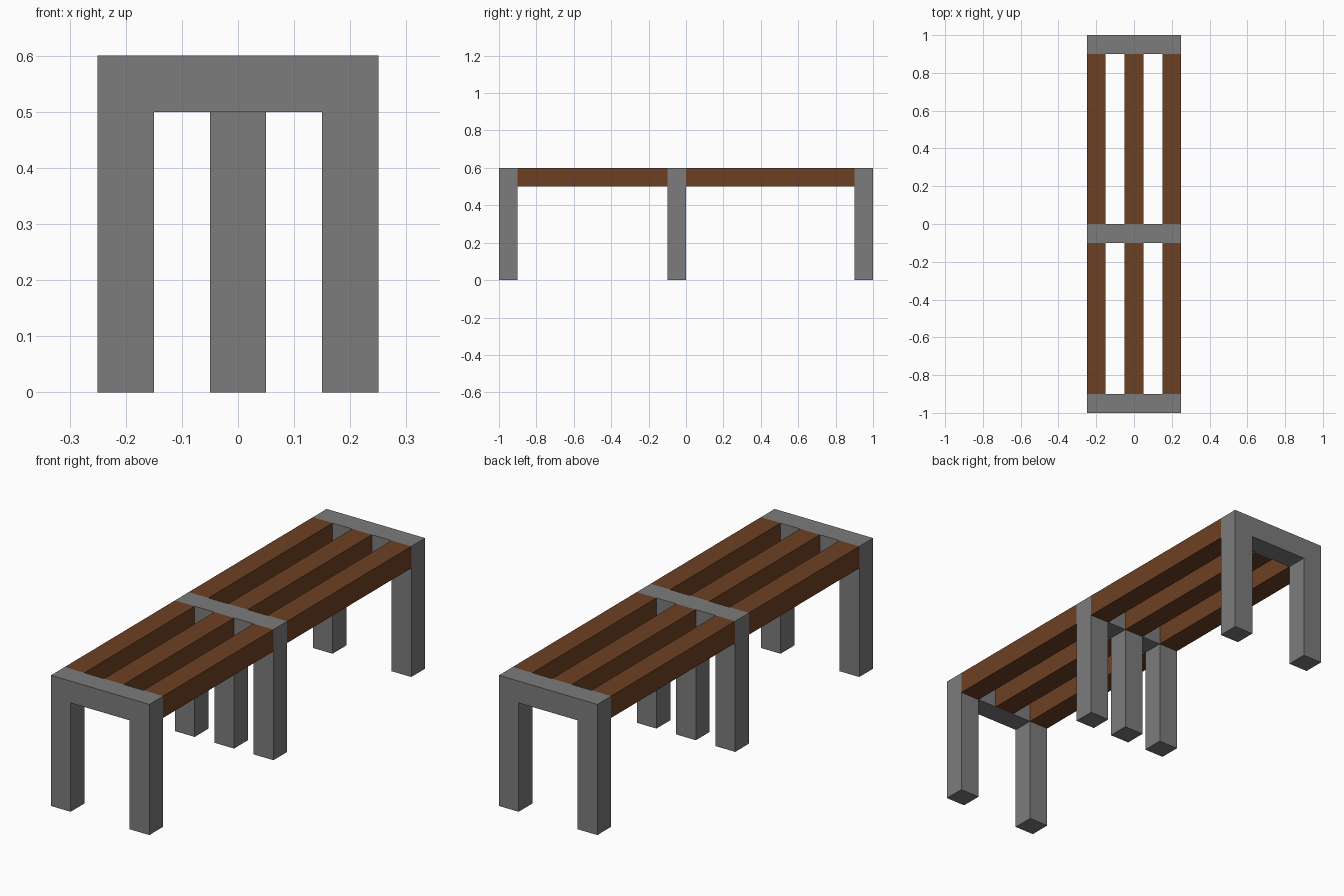
import bpy
import bmesh

if "Cube" in bpy.data.objects:
    bpy.data.objects.remove(bpy.data.objects["Cube"])

W = 0.1            # width of every leg, beam and slat
HALF = 0.25        # half width of the bench
TOP = 0.6          # seat height
UNDER = TOP - W    # underside of the beams


def make_material(name, colour):
    mat = bpy.data.materials.new(name)
    mat.diffuse_color = (*colour, 1)
    mat.use_nodes = True
    mat.node_tree.nodes["Principled BSDF"].inputs["Base Color"].default_value = mat.diffuse_color
    return mat


wood = make_material("brown_wood", (0.152, 0.051, 0.0175))
concrete = make_material("dark_grey_concrete", (0.2, 0.2, 0.2))


def extrude_profile(name, profile, y0, y1, material):
    """Extrude an (x, z) outline along y from y0 to y1."""
    bm = bmesh.new()
    face = bm.faces.new([bm.verts.new((x, y0, z)) for x, z in profile])
    result = bmesh.ops.extrude_face_region(bm, geom=[face], use_keep_orig=True)
    moved = [v for v in result["geom"] if isinstance(v, bmesh.types.BMVert)]
    bmesh.ops.translate(bm, verts=moved, vec=(0, y1 - y0, 0))
    bmesh.ops.recalc_face_normals(bm, faces=bm.faces)
    mesh = bpy.data.meshes.new(name)
    bm.to_mesh(mesh)
    bm.free()
    mesh.materials.append(material)
    obj = bpy.data.objects.new(name, mesh)
    bpy.context.collection.objects.link(obj)
    return obj


def leg_frame(name, leg_centres, y0):
    """Crossbeam with legs hanging from it, as one continuous outline."""
    profile = [(-HALF, TOP)]
    for i, c in enumerate(leg_centres):
        left, right = c - W / 2, c + W / 2
        if i > 0:
            profile.append((left, UNDER))
        profile += [(left, 0), (right, 0)]
        if i < len(leg_centres) - 1:
            profile.append((right, UNDER))
    profile.append((HALF, TOP))
    return extrude_profile(name, profile, y0, y0 + W, concrete)


# Concrete leg frames: two-legged ends, three-legged middle
leg_frame("front_leg_frame", (-0.2, 0.2), -1.0)
leg_frame("middle_leg_frame", (-0.2, 0.0, 0.2), -0.1)
leg_frame("back_leg_frame", (-0.2, 0.2), 0.9)

# Wooden seat slats between the frames
for span, y0, y1 in (("front", -0.9, -0.1), ("back", 0.0, 0.9)):
    for side, x in (("left", -0.2), ("centre", 0.0), ("right", 0.2)):
        a, b = x - W / 2, x + W / 2
        outline = [(a, UNDER), (b, UNDER), (b, TOP), (a, TOP)]
        extrude_profile(f"{span}_{side}_slat", outline, y0, y1, wood)
